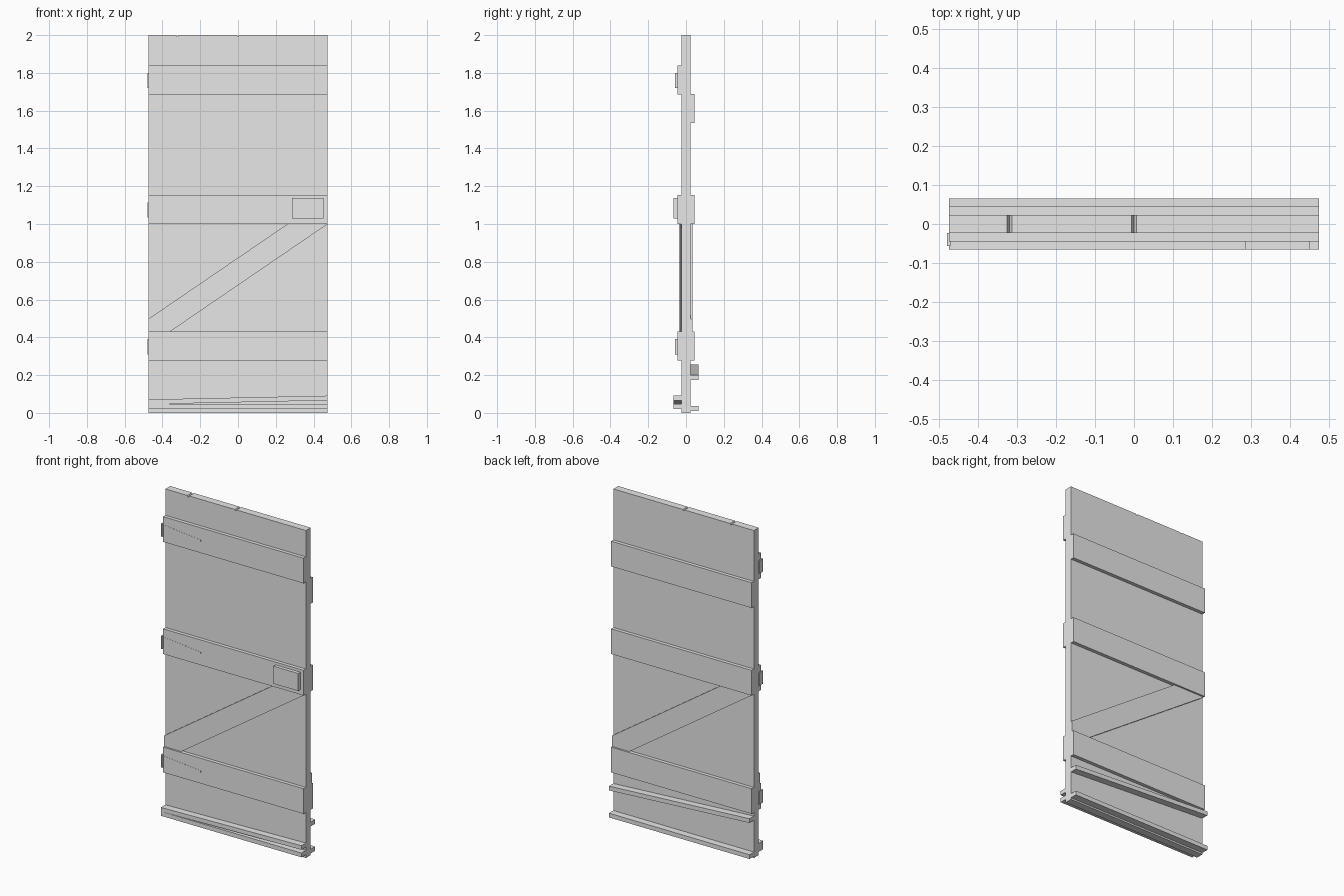
import bpy
import bmesh

cube = bpy.data.objects.get("Cube")
if cube:
    bpy.data.objects.remove(cube, do_unlink=True)

grey = bpy.data.materials.new("plain_grey")
grey.use_nodes = True
grey.diffuse_color = (0.8, 0.8, 0.8, 1)
grey.node_tree.nodes["Principled BSDF"].inputs["Base Color"].default_value = (0.8, 0.8, 0.8, 1)

W = 0.475       # half width of the door
CORE = 0.023    # half thickness of the planks
BATTEN = 0.0445
BRACE = 0.034
LEDGE = 0.0655


def prism(name, outline, y0, y1):
    """Extrude an x-z outline from y0 to y1."""
    bm = bmesh.new()
    face = bm.faces.new([bm.verts.new((x, y0, z)) for x, z in outline])
    extruded = bmesh.ops.extrude_face_region(bm, geom=[face])["geom"]
    moved = [v for v in extruded if isinstance(v, bmesh.types.BMVert)]
    bmesh.ops.translate(bm, vec=(0, y1 - y0, 0), verts=moved)
    bmesh.ops.recalc_face_normals(bm, faces=bm.faces)
    mesh = bpy.data.meshes.new(name)
    bm.to_mesh(mesh)
    bm.free()
    mesh.materials.append(grey)
    obj = bpy.data.objects.new(name, mesh)
    bpy.context.collection.objects.link(obj)
    return obj


def board(name, z_right, z_left, height, y0, y1):
    """Full-width board whose lower edge runs from z_right (-x) to z_left (+x)."""
    return prism(name, [(-W, z_right), (W, z_left),
                        (W, z_left + height), (-W, z_right + height)], y0, y1)


# Plank panel with small grooves in the top edge
top = [(W, 2)]
for x in (0, -0.32):
    top += [(x + 0.006, 2), (x, 1.99), (x - 0.006, 2)]
prism("door_panel", [(-W, 0), (W, 0)] + top + [(-W, 2)], -CORE, CORE)

# Horizontal battens and diagonal braces on both sides
brace = [(-W, 0.43), (-0.36, 0.43), (W, 1.0), (0.262, 1.0), (-W, 0.497)]
for side, s, upper in (("front", -1, 1.685), ("back", 1, 1.535)):
    for label, z in (("upper", upper), ("middle", 1.0), ("lower", 0.277)):
        board(f"{side}_{label}_batten", z, z, 0.154, s * CORE, s * BATTEN)
    prism(f"{side}_brace", [(-s * x, z) for x, z in brace], s * CORE, s * BRACE)

# Hinges: edge lip with a thin tapered strap
for label, z in (("upper", 1.76), ("middle", 1.075), ("lower", 0.35)):
    prism(f"{label}_hinge_lip", [(-0.48, z - 0.04), (-0.472, z - 0.04),
                                 (-0.472, z + 0.04), (-0.48, z + 0.04)], -0.057, -CORE)
    prism(f"{label}_hinge_strap", [(-W, z - 0.03), (-0.22, z - 0.005),
                                   (-0.22, z + 0.005), (-W, z + 0.03)], -0.0455, -BATTEN)

# Lock case
prism("lock_case", [(0.285, 1.03), (0.452, 1.03), (0.452, 1.137), (0.285, 1.137)],
      -LEDGE, -BATTEN)

# Weather strips near the floor, two of them slightly tilted
board("front_bottom_strip", 0.02, 0.02, 0.026, -LEDGE, -CORE)
board("front_tilted_strip", 0.046, 0.066, 0.025, -LEDGE, -CORE)
board("back_bottom_strip", 0.01, 0.01, 0.026, CORE, LEDGE)
board("back_tilted_strip", 0.23, 0.175, 0.026, CORE, LEDGE)
